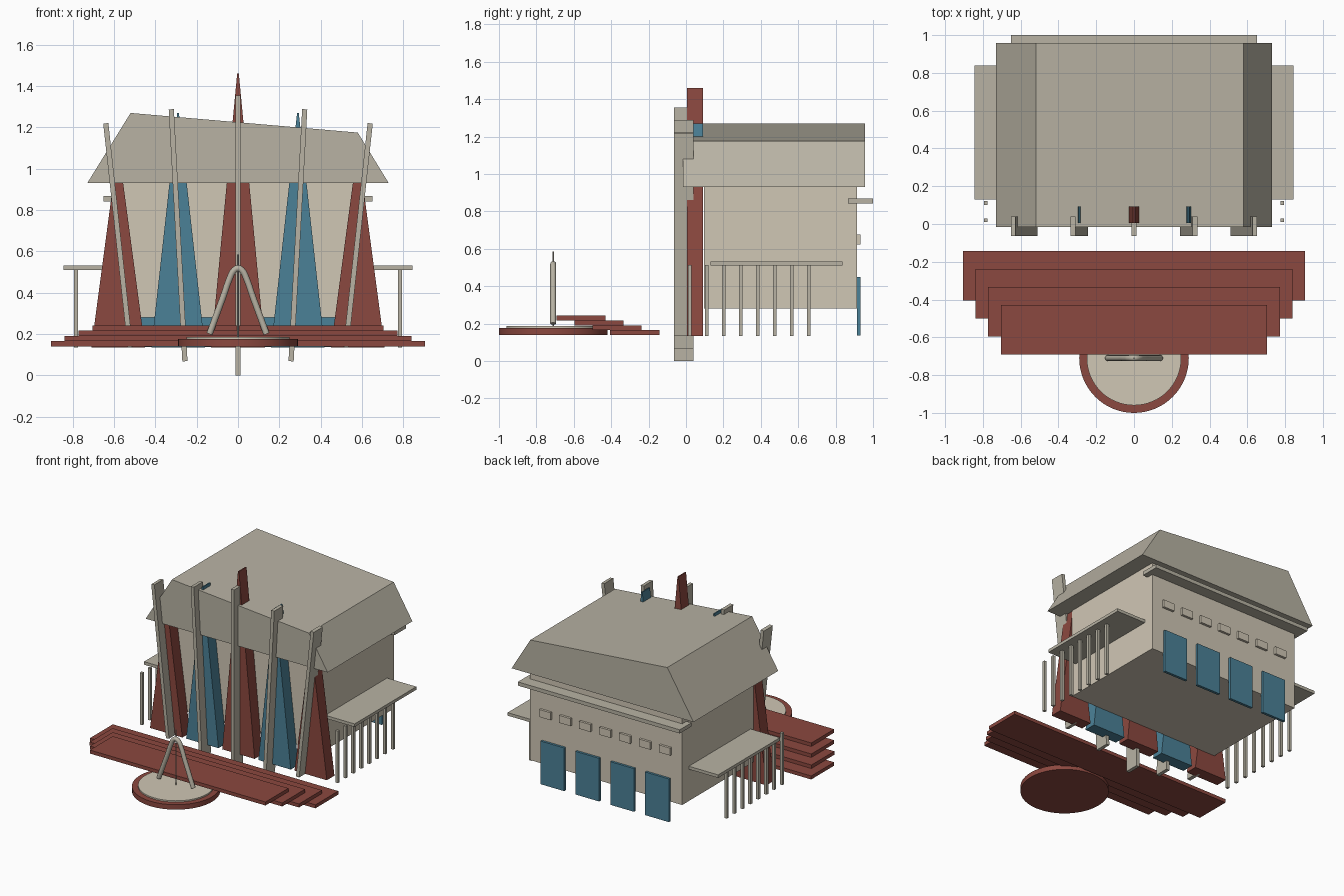
import bpy, math
from mathutils import Matrix

if "Cube" in bpy.data.objects:
    bpy.data.objects.remove(bpy.data.objects["Cube"])


def material(name, rgb):
    m = bpy.data.materials.new(name)
    m.diffuse_color = (*rgb, 1)
    m.use_nodes = True
    m.node_tree.nodes["Principled BSDF"].inputs["Base Color"].default_value = m.diffuse_color
    return m


RED = material("brick_red", (0.26, 0.065, 0.05))
BLUE = material("teal_blue", (0.07, 0.22, 0.31))
CREAM = material("cream", (0.63, 0.57, 0.46))
STONE = material("stone", (0.48, 0.45, 0.37))


def finish(ob, name, mat):
    ob.name = name
    ob.data.materials.append(mat)
    return ob


def prism(name, profile, y0, y1, mat):
    """Extrude an x-z profile from y0 to y1."""
    n = len(profile)
    verts = [(x, y, z) for y in (y0, y1) for x, z in profile]
    faces = [tuple(range(n)), tuple(range(2 * n - 1, n - 1, -1))]
    faces += [(i, i + n, (i + 1) % n + n, (i + 1) % n) for i in range(n)]
    me = bpy.data.meshes.new(name)
    me.from_pydata(verts, [], faces)
    ob = bpy.data.objects.new(name, me)
    bpy.context.collection.objects.link(ob)
    # profiles run clockwise as seen from the front, so turn faces outward
    me.flip_normals()
    return finish(ob, name, mat)


def box(name, x, y, z, mat):
    """Box from (min, max) ranges."""
    return prism(name, [(x[0], z[0]), (x[0], z[1]), (x[1], z[1]), (x[1], z[0])], *y, mat)


def disc(name, r, y, z0, z1, mat, sides=64):
    bpy.ops.mesh.primitive_cylinder_add(vertices=sides, radius=r, depth=z1 - z0,
                                        location=(0, y, (z0 + z1) / 2))
    bpy.ops.object.shade_smooth_by_angle()
    return finish(bpy.context.object, name, mat)


# main hall and slanted roof
box("hall_body", (-0.61, 0.61), (0.095, 0.915), (0.28, 0.95), CREAM)
prism("roof", [(-0.73, 0.93), (-0.52, 1.27), (0.58, 1.175), (0.73, 0.93)],
      -0.015, 0.957, STONE)

# tapered facade fins
for i, (x, top, mat) in enumerate([(-0.58, 1.08, RED), (-0.29, 1.27, BLUE), (0, 1.46, RED),
                                   (0.29, 1.27, BLUE), (0.58, 1.08, RED)]):
    prism(f"facade_fin_{i}", [(x - 0.13, 0.135), (x - 0.004, top),
                              (x + 0.004, top), (x + 0.13, 0.135)], 0.005, 0.092, mat)

# leaning poles in front of the fins: bottom (x, z) to top (x, z)
for i, (xb, zb, xt, zt) in enumerate([(-0.522, 0.135, -0.64, 1.22), (-0.257, 0.068, -0.323, 1.288),
                                      (0, 0, 0, 1.355), (0.257, 0.068, 0.323, 1.288),
                                      (0.522, 0.135, 0.64, 1.22)]):
    h = math.hypot(xt - xb, zt - zb) / 2
    pole = box(f"facade_pole_{i}", (-0.0125, 0.0125), (-0.063, 0.04), (-h, h), STONE)
    pole.data.transform(Matrix.Translation(((xb + xt) / 2, 0, (zb + zt) / 2))
                        @ Matrix.Rotation(math.atan2(xt - xb, zt - zb), 4, 'Y'))

# side canopies on rows of posts
for side, s in (("left", -1), ("right", 1)):
    box(f"{side}_canopy", sorted((s * 0.55, s * 0.845)), (0.13, 0.838), (0.51, 0.532), STONE)
    for i in range(8):
        y = 0.02 + i * 0.0908
        box(f"{side}_post_{i}", (s * 0.785 - 0.01, s * 0.785 + 0.01), (y - 0.01, y + 0.01),
            (0.135, 0.512), STONE)

# back ledge, small windows and doors
box("back_ledge", (-0.65, 0.65), (0.866, 1.0), (0.842, 0.869), STONE)
for i in range(7):
    x = (i - 3) * 0.16
    box(f"back_window_{i}", (x - 0.045, x + 0.045), (0.9, 0.932), (0.622, 0.676), CREAM)
for i in range(4):
    x = (i - 1.5) * 0.28
    box(f"back_door_{i}", (x - 0.095, x + 0.095), (0.913, 0.932), (0.137, 0.45), BLUE)

# stepped front platform
for i, w in enumerate((0.905, 0.84, 0.772, 0.705)):
    z, y = 0.14 + i * 0.0255, -0.143 - i * 0.0955
    box(f"platform_step_{i}", (-w, w), (y - 0.262, y), (z, z + 0.0255), RED)

# round plinth with arch and thin spire
disc("plinth_base", 0.29, -0.71, 0.14, 0.176, RED)
disc("plinth_top", 0.25, -0.71, 0.17, 0.186, CREAM)
disc("spire", 0.004, -0.71, 0.18, 0.585, STONE, 12)

half = [(0.138, 0.2), (0.105, 0.29), (0.07, 0.385), (0.04, 0.47), (0.022, 0.505)]
path = [(-x, z) for x, z in half] + [(0, 0.518)] + half[::-1]
curve = bpy.data.curves.new("arch", 'CURVE')
curve.dimensions = '3D'
curve.bevel_depth = 0.016
curve.bevel_resolution = 3
curve.use_fill_caps = True
spline = curve.splines.new('BEZIER')
spline.bezier_points.add(len(path) - 1)
spline.resolution_u = 4
for p, (x, z) in zip(spline.bezier_points, path):
    p.co = (x, -0.71, z)
    p.handle_left_type = p.handle_right_type = 'AUTO'
arch = bpy.data.objects.new("arch", curve)
bpy.context.collection.objects.link(arch)
finish(arch, "arch", STONE)
